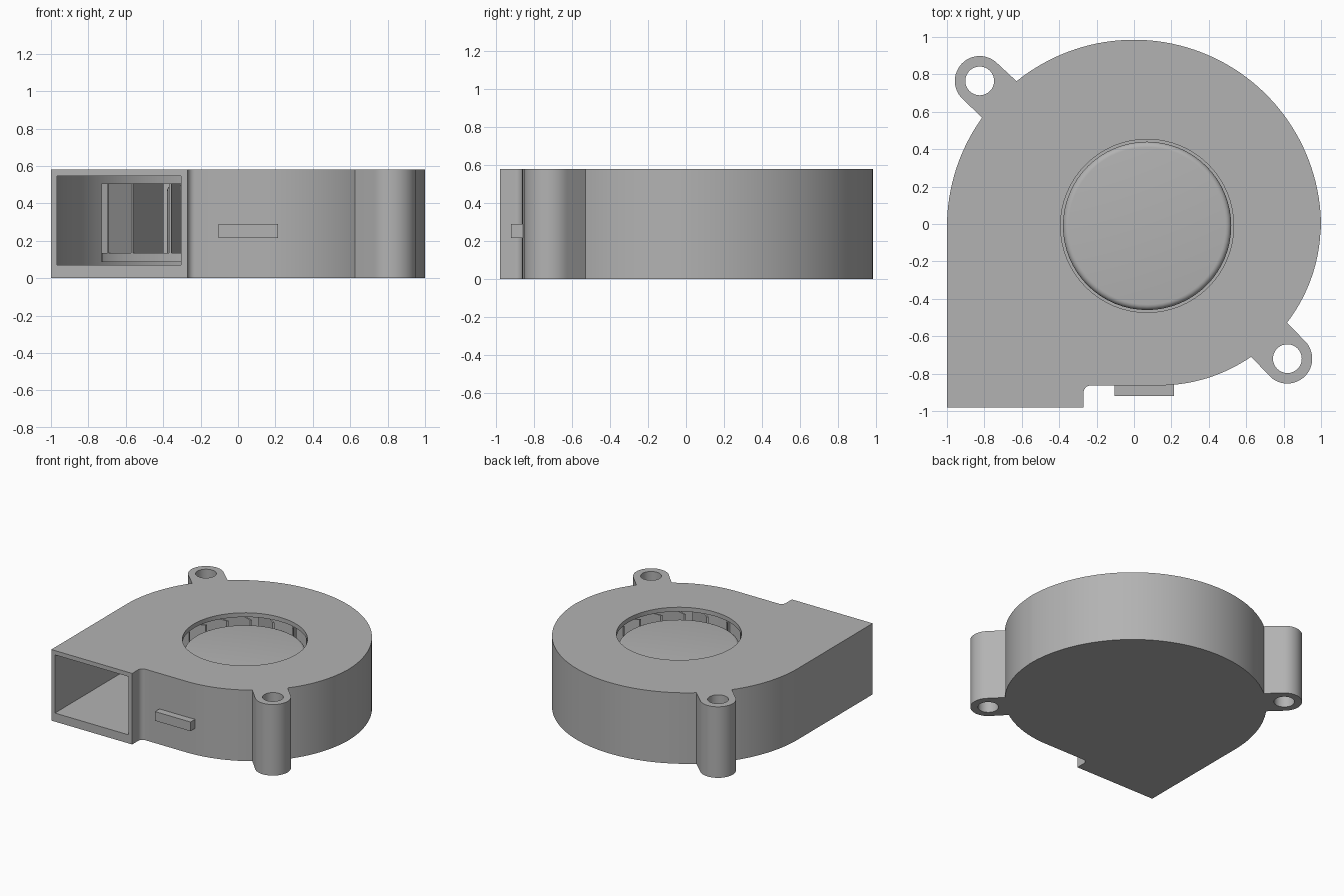
import bpy, bmesh, math

if "Cube" in bpy.data.objects:
    bpy.data.objects.remove(bpy.data.objects["Cube"])

grey = bpy.data.materials.new("light grey plastic")
grey.diffuse_color = (0.45, 0.45, 0.45, 1)
grey.use_nodes = True
grey.node_tree.nodes["Principled BSDF"].inputs["Base Color"].default_value = grey.diffuse_color


def arc(cx, cy, r, a0, a1, n):
    return [(cx + r * math.cos(math.radians(a0 + (a1 - a0) * i / n)),
             cy + r * math.sin(math.radians(a0 + (a1 - a0) * i / n))) for i in range(n + 1)]


def add(name, bm):
    bmesh.ops.recalc_face_normals(bm, faces=bm.faces[:])
    me = bpy.data.meshes.new(name)
    bm.to_mesh(me)
    bm.free()
    me.materials.append(grey)
    ob = bpy.data.objects.new(name, me)
    bpy.context.collection.objects.link(ob)
    return ob


def extrude(bm, pts, z0, z1):
    f = bm.faces.new([bm.verts.new((x, y, z0)) for x, y in pts])
    g = bmesh.ops.extrude_face_region(bm, geom=[f])
    bmesh.ops.translate(bm, vec=(0, 0, z1 - z0),
                        verts=[v for v in g["geom"] if isinstance(v, bmesh.types.BMVert)])


def prism(name, pts, z0, z1):
    bm = bmesh.new()
    extrude(bm, pts, z0, z1)
    return add(name, bm)


def smooth(ob):
    bpy.ops.object.select_all(action="DESELECT")
    ob.select_set(True)
    bpy.context.view_layer.objects.active = ob
    bpy.ops.object.shade_smooth_by_angle(angle=math.radians(30))


H = 0.58
EAR_A, EAR_B = (0.82, -0.72), (-0.825, 0.765)
INLET = (0.07, -0.01)

# Scroll housing outline: outlet duct, fillet, small arc, ear, large arc, ear
outline = [(-1, -0.98), (-0.27, -0.98)]
outline += arc(-0.23, -0.903, 0.04, 180, 90, 8)
outline += arc(0.135, 0, 0.863, -90, -55.3, 16)
outline += arc(*EAR_A, 0.133, -135, 45, 24)
outline += arc(0.135, 0, 0.863, -37.7, -3, 16)
outline += arc(0, -0.015, 1, 0, 128.9, 56)
outline += arc(*EAR_B, 0.133, 45, 225, 24)
outline += arc(0, -0.015, 1, 144.3, 180, 16)
housing = prism("scroll_housing", outline, 0, H)

# Cutters: hollow interior with open outlet, round inlet, screw holes
cavity = [(-0.967, -1.1), (-0.305, -1.1), (-0.305, -0.83)]
cavity += arc(0.135, 0, 0.83, -90, -3, 40)
cavity += arc(0, -0.015, 0.967, 0, 180, 80)
cutters = [prism("cavity_cutter", cavity, 0.07, 0.545),
           prism("inlet_cutter", arc(*INLET, 0.463, 0, 354.375, 63), 0.4, 0.7)]
for c in (EAR_A, EAR_B):
    cutters.append(prism("screw_hole_cutter", arc(*c, 0.077, 0, 348.75, 31), -0.1, 0.7))
bpy.context.view_layer.objects.active = housing
for c in cutters:
    m = housing.modifiers.new("cut", "BOOLEAN")
    m.operation = "DIFFERENCE"
    m.solver = "EXACT"
    m.object = c
    bpy.ops.object.modifier_apply(modifier=m.name)
    bpy.data.objects.remove(c)
smooth(housing)

# Cable clip on the front wall
prism("cable_clip", [(-0.105, -0.92), (0.215, -0.92), (0.215, -0.85), (-0.105, -0.85)], 0.215, 0.29)

# Rotor: back plate and rounded hub as one turned profile
profile = [(0, 0.085), (0.8, 0.085), (0.8, 0.135), (0.45, 0.135)]
profile += arc(0.42, 0.465, 0.03, 0, 90, 5) + [(0, 0.495)]
bm = bmesh.new()
vs = [bm.verts.new((r, 0, z)) for r, z in profile]
es = [bm.edges.new(p) for p in zip(vs, vs[1:])]
bmesh.ops.spin(bm, geom=vs + es, cent=(0, 0, 0), axis=(0, 0, 1),
               angle=2 * math.pi, steps=64, use_merge=True)
bmesh.ops.remove_doubles(bm, verts=bm.verts[:], dist=1e-5)
rotor = add("rotor_hub", bm)
rotor.location = (*INLET, 0)
smooth(rotor)

# Ring of slanted impeller blades
bm = bmesh.new()
N = 18
for i in range(N):
    a = 2 * math.pi * i / N
    pts = []
    for r, s, w in ((0.5, 0, -1), (0.8, 0.3, -1), (0.8, 0.3, 1), (0.5, 0, 1)):
        t = a + s + w * 0.008 / r
        pts.append((r * math.cos(t), r * math.sin(t)))
    extrude(bm, pts, 0.13, 0.505)
blades = add("impeller_blades", bm)
blades.location = (*INLET, 0)
